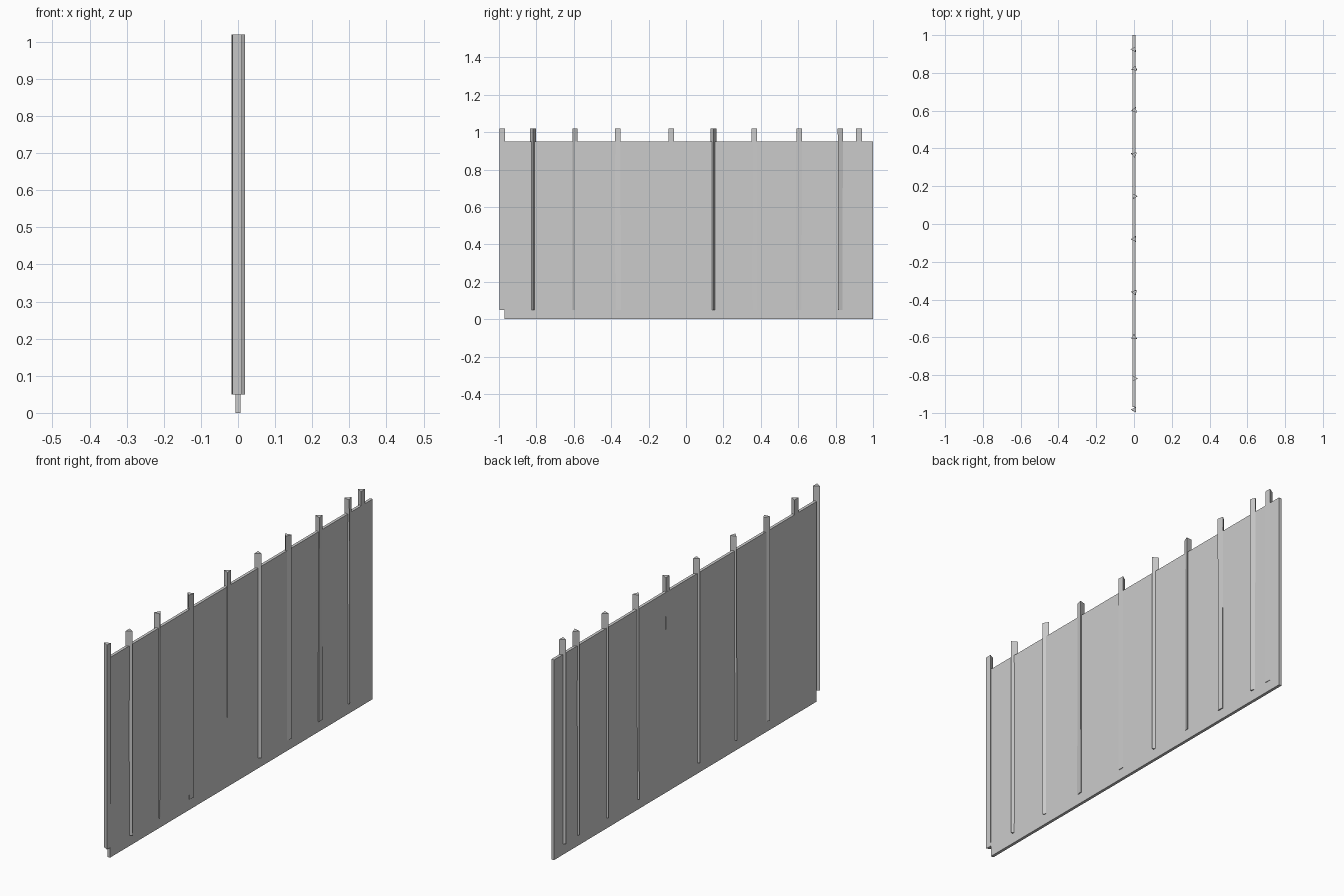
import bpy, bmesh
from math import radians, cos, sin, pi

if "Cube" in bpy.data.objects:
    bpy.data.objects.remove(bpy.data.objects["Cube"])


def prism(name, rings):
    """Closed solid skinned through rings of (x, y, z) points, bottom to top."""
    bm = bmesh.new()
    loops = [[bm.verts.new(p) for p in ring] for ring in rings]
    n = len(loops[0])
    for low, high in zip(loops, loops[1:]):
        for i in range(n):
            j = (i + 1) % n
            bm.faces.new((low[i], low[j], high[j], high[i]))
    bm.faces.new(loops[0][::-1])
    bm.faces.new(loops[-1])
    mesh = bpy.data.meshes.new(name)
    bm.to_mesh(mesh)
    bm.free()
    obj = bpy.data.objects.new(name, mesh)
    bpy.context.collection.objects.link(obj)
    return obj


def panel(name, y0, y1, x0=-0.007, x1=0.007, height=0.95):
    rect = [(x0, y0), (x1, y0), (x1, y1), (x0, y1)]
    prism(name, [[(x, y, z) for x, y in rect] for z in (0, height)])


def stake(name, y, angle, twist, x=0.0, radius=0.0175):
    def ring(z, deg):
        return [(x + radius * cos(radians(deg) + k * 2 * pi / 3),
                 y + radius * sin(radians(deg) + k * 2 * pi / 3), z) for k in range(3)]
    prism(name, [ring(0.05, angle + twist), ring(1.02, angle)])


# Two thin fence sheets butted together
panel("fence_panel_left", -0.97, -0.025)
panel("fence_panel_right", -0.025, 1.0)

# Split three-sided stakes: centre y, direction of the sharp edge, slight twist, x offset
stakes = [(-0.983, 178, 4, 0.002), (-0.818, 0, 3, 0.002), (-0.598, 92, -6, 0),
          (-0.362, 165, 8, 0.002), (-0.08, 184, -4, 0.001), (0.147, 2, -3, 0.002),
          (0.368, 278, 6, 0.001), (0.603, 190, -8, 0.003), (0.823, 198, 6, 0.003),
          (0.925, 180, 3, 0)]
for i, (y, angle, twist, x) in enumerate(stakes, 1):
    stake(f"stake_{i}", y, angle, twist, x)
